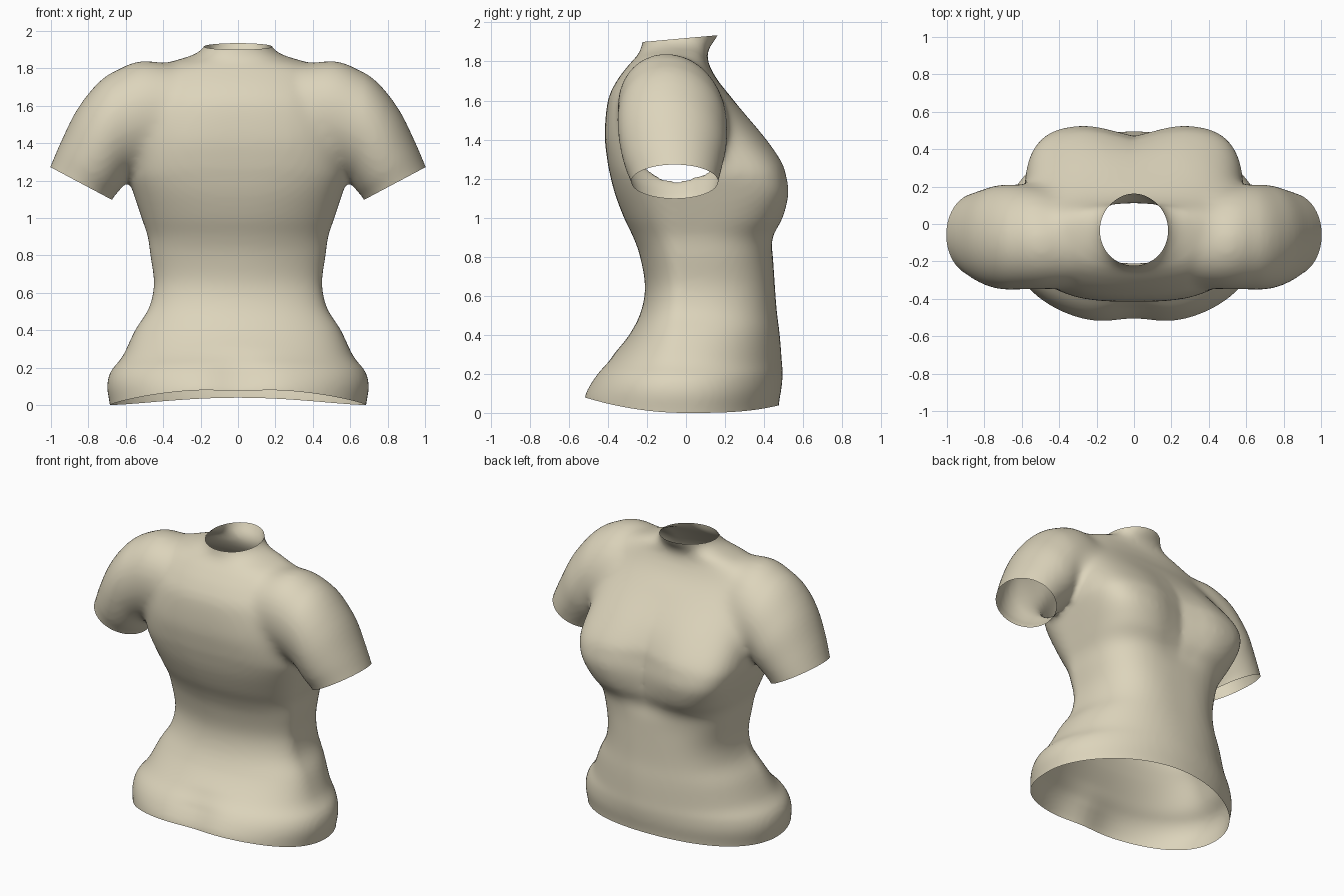
import bpy, bmesh, math
from mathutils import Vector

if "Cube" in bpy.data.objects:
    bpy.data.objects.remove(bpy.data.objects["Cube"])

SEG = 96

# Torso rings: height, half width, back y, front y, front squareness, centre dip of the chest
TORSO = [
    (-0.10, 0.675, -0.54, 0.475, 2.0, 0.0),
    (0.00, 0.685, -0.54, 0.475, 2.0, 0.0),
    (0.10, 0.70, -0.505, 0.49, 2.0, 0.0),
    (0.18, 0.68, -0.46, 0.495, 2.0, 0.0),
    (0.26, 0.617, -0.395, 0.49, 2.1, 0.0),
    (0.40, 0.55, -0.29, 0.48, 2.3, 0.0),
    (0.52, 0.475, -0.23, 0.465, 2.6, 0.0),
    (0.65, 0.449, -0.21, 0.455, 2.8, 0.0),
    (0.80, 0.468, -0.235, 0.445, 3.0, 0.0),
    (0.90, 0.482, -0.27, 0.455, 3.3, 0.02),
    (1.00, 0.515, -0.318, 0.505, 4.0, 0.045),
    (1.12, 0.555, -0.363, 0.53, 4.8, 0.06),
    (1.22, 0.585, -0.389, 0.518, 4.5, 0.06),
    (1.30, 0.59, -0.404, 0.488, 4.0, 0.045),
    (1.43, 0.59, -0.416, 0.395, 3.2, 0.02),
    (1.60, 0.58, -0.40, 0.245, 2.7, 0.0),
    (1.70, 0.55, -0.355, 0.165, 2.5, 0.0),
    (1.78, 0.50, -0.295, 0.12, 2.3, 0.0),
    (1.83, 0.38, -0.25, 0.11, 2.1, 0.0),
    (1.87, 0.245, -0.23, 0.12, 2.0, 0.0),
    (1.92, 0.178, -0.22, 0.155, 2.0, 0.0),
    (2.00, 0.17, -0.22, 0.20, 2.0, 0.0),
]
# Sleeve rings: upper x, upper z, lower x, lower z, back y, front y
SLEEVE = [
    (0.28, 1.80, 0.28, 1.32, -0.33, 0.14),
    (0.50, 1.845, 0.46, 1.25, -0.35, 0.195),
    (0.63, 1.80, 0.53, 1.23, -0.35, 0.21),
    (0.745, 1.725, 0.58, 1.205, -0.35, 0.21),
    (0.86, 1.58, 0.61, 1.175, -0.34, 0.205),
    (0.945, 1.41, 0.64, 1.14, -0.315, 0.185),
    (1.005, 1.27, 0.675, 1.095, -0.28, 0.165),
    (1.06, 1.14, 0.73, 0.97, -0.25, 0.14),
]


def spow(v, n):
    return math.copysign(abs(v) ** (2 / n), v)


def refine(table, steps=4):
    """Smooth curve through the rows of a table."""
    out = []
    for i in range(len(table) - 1):
        rows = [table[min(max(k, 0), len(table) - 1)] for k in range(i - 1, i + 3)]
        for s in range(steps):
            t = s / steps
            out.append([b + 0.5 * t * (c - a + t * (2 * a - 5 * b + 4 * c - d
                        + t * (3 * (b - c) + d - a))) for a, b, c, d in zip(*rows)])
    return out + [table[-1]]


def loft(bm, rings):
    """Closed tube through equally long rings of points."""
    loops = [[bm.verts.new(p) for p in ring] for ring in rings]
    for a, b in zip(loops, loops[1:]):
        for i in range(SEG):
            j = (i + 1) % SEG
            bm.faces.new((a[i], a[j], b[j], b[i]))
    bm.faces.new(loops[0][::-1])
    bm.faces.new(loops[-1])


def torso_ring(z, w, back, front, n, dip):
    pts = []
    mid = -0.02
    # flat shoulder blades, rounder waist and neck
    nb = 2.0 if z > 1.84 else (2.2 + 0.6 * math.exp(-((z - 1.35) / 0.3) ** 2)
                               - 0.2 * math.exp(-((z - 0.68) / 0.2) ** 2))
    for i in range(SEG):
        t = 2 * math.pi * i / SEG
        c, s = math.cos(t), math.sin(t)
        m = n if s > 0 else nb
        x = w * spow(c, m)
        y = mid + spow(s, m) * ((front - mid) if s > 0 else (mid - back))
        groove = math.exp(-(x / 0.15) ** 2)
        if s > 0:
            y -= dip * groove
        elif z < 0.3:
            y += 0.035 * groove * min(1, (0.3 - z) / 0.15)
        pts.append((x, y, z))
    return pts


def sleeve_ring(side, ux, uz, lx, lz, back, front):
    top, low = Vector((ux, 0, uz)), Vector((lx, 0, lz))
    tilt = 0.025 * min(1, max(0, (1.0 - ux) / 0.2))
    pts = []
    for i in range(SEG):
        t = 2 * math.pi * i / SEG
        p = (top + low) / 2 + (top - low) / 2 * math.cos(t)
        y = (front + back) / 2 + (front - back) / 2 * math.sin(t) - tilt * math.cos(t)
        pts.append((side * p.x, y, p.z))
    return pts


# Solid body with both sleeves
bm = bmesh.new()
loft(bm, [torso_ring(*r) for r in refine(TORSO)])
for side in (1, -1):
    loft(bm, [sleeve_ring(side, *r) for r in refine(SLEEVE)])
bmesh.ops.recalc_face_normals(bm, faces=bm.faces)
mesh = bpy.data.meshes.new("shirt")
bm.to_mesh(mesh)
bm.free()
shirt = bpy.data.objects.new("shirt", mesh)
bpy.context.collection.objects.link(shirt)
bpy.context.view_layer.objects.active = shirt
shirt.select_set(True)

# Fuse into one cloth skin
remesh = shirt.modifiers.new("fuse", 'REMESH')
remesh.mode = 'VOXEL'
remesh.voxel_size = 0.018
bpy.ops.object.modifier_apply(modifier="fuse")

# Soften everything a little, and the shoulder seams a lot
seam = shirt.vertex_groups.new(name="shoulder_seam")
for v in shirt.data.vertices:
    wx = max(0, 1 - abs(abs(v.co.x) - 0.48) / 0.2)
    wz = min(1, max(0, (v.co.z - 1.22) / 0.15))
    seam.add([v.index], min(1, 1.6 * wx) * wz, 'REPLACE')
for name, group, count in (("soften", "", 5), ("blend", "shoulder_seam", 50)):
    mod = shirt.modifiers.new(name, 'SMOOTH')
    mod.factor = 0.5
    mod.iterations = count
    mod.vertex_group = group
    bpy.ops.object.modifier_apply(modifier=name)

# Cut open the neck, hem and sleeve ends
bm = bmesh.new()
bm.from_mesh(shirt.data)
CUTS = [((0, -0.22, 1.90), (0, -0.09, 1)), ((0, 0, 0), (0, 0, -1)),
        ((1.0, 0, 1.27), (0.17, 0, -0.32)), ((-1.0, 0, 1.27), (-0.17, 0, -0.32))]
for k, (co, no) in enumerate(CUTS):
    geom = bm.verts[:] + bm.edges[:] + bm.faces[:]
    if k > 1:  # sleeve cuts only touch their own sleeve
        sgn = 1 if co[0] > 0 else -1
        faces = [f for f in bm.faces
                 if f.calc_center_median().x * sgn > 0.62 and f.calc_center_median().z > 0.85]
        geom = list({v for f in faces for v in f.verts}) + \
            list({e for f in faces for e in f.edges}) + faces
    bmesh.ops.bisect_plane(bm, geom=geom, plane_co=co, plane_no=no, clear_outer=True)

# Curve the hem upward at the back and a little at the front
for v in bm.verts:
    fade = max(0.0, 1 - v.co.z / 0.4)
    y = v.co.y
    v.co.z += fade * (0.08 * (min(y, 0) / 0.52) ** 2 + 0.035 * (max(y, 0) / 0.46) ** 3)
bm.to_mesh(shirt.data)
bm.free()

cloth = bpy.data.materials.new("beige cloth")
cloth.diffuse_color = (0.72, 0.66, 0.50, 1)
cloth.use_nodes = True
cloth.node_tree.nodes["Principled BSDF"].inputs["Base Color"].default_value = cloth.diffuse_color
shirt.data.materials.clear()
shirt.data.materials.append(cloth)
bpy.ops.object.shade_smooth_by_angle(angle=math.radians(50))
